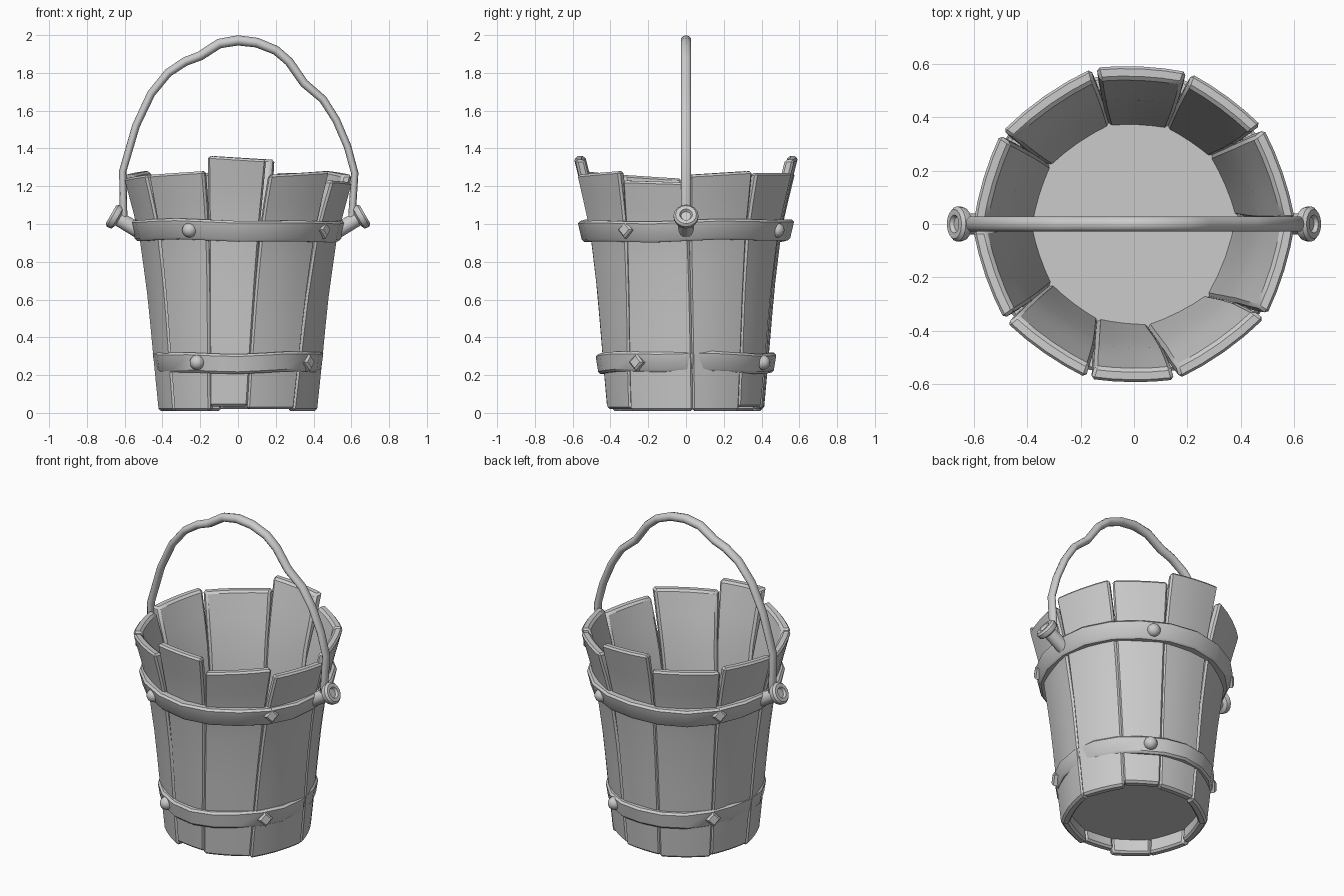
import bpy, bmesh, math
from math import cos, sin, radians
from mathutils import Vector, Matrix

cube = bpy.data.objects.get("Cube")
if cube:
    bpy.data.objects.remove(cube, do_unlink=True)

GREY = (0.6, 0.6, 0.6, 1)
mat = bpy.data.materials.new("plain grey")
mat.use_nodes = True
mat.diffuse_color = GREY
mat.node_tree.nodes["Principled BSDF"].inputs["Base Color"].default_value = GREY


def finish(name, bm, angle=35):
    """Turn a bmesh into a smooth-shaded object with sharp edges kept."""
    bmesh.ops.recalc_face_normals(bm, faces=bm.faces)
    mesh = bpy.data.meshes.new(name)
    bm.to_mesh(mesh)
    bm.free()
    mesh.materials.append(mat)
    mesh.shade_smooth()
    mesh.set_sharp_from_angle(angle=radians(angle))
    obj = bpy.data.objects.new(name, mesh)
    bpy.context.collection.objects.link(obj)


def lathe(name, profile, steps, matrix=Matrix(), closed=False, angle=35, wobble=None):
    """Spin (radius, height) points round z; wobble(t) shifts the height."""
    bm = bmesh.new()
    rings = []
    for i in range(steps):
        t = math.tau * i / steps
        dz = wobble(t) if wobble else 0
        rings.append([bm.verts.new((r * cos(t), r * sin(t), z + dz)) for r, z in profile])
    n = len(profile)
    for i in range(steps):
        a, b = rings[i], rings[(i + 1) % steps]
        for j in range(n if closed else n - 1):
            k = (j + 1) % n
            bm.faces.new((a[j], b[j], b[k], a[k]))
    if not closed:
        bm.faces.new([r[0] for r in rings])
        bm.faces.new([r[-1] for r in rings])
    bm.transform(matrix)
    finish(name, bm, angle)


# Flaring outer wall: fraction of the stave's height, radius
WALL = [(0, 0.422), (0.2, 0.447), (0.47, 0.478), (0.74, 0.522), (0.87, 0.562), (1, 0.605)]


def wall_radius(v):
    for (v0, r0), (v1, r1) in zip(WALL, WALL[1:]):
        if v <= v1:
            return r0 + (r1 - r0) * (v - v0) / (v1 - v0)


def stave(name, seam0, seam1, top0, top1, bottom):
    """One curved, flared board between two (bottom, top) seam angles."""
    bm = bmesh.new()
    cols, rows, thick = 4, 8, 0.052
    grid = {}
    for j in range(rows + 1):
        v = j / rows
        # boards touch below and part near the rim
        gap = 1.3 * v ** 4 - 0.3
        a0 = radians(seam0[0] + (seam0[1] - seam0[0]) * v + gap)
        a1 = radians(seam1[0] + (seam1[1] - seam1[0]) * v - gap)
        mid, half = (a0 + a1) / 2, (a1 - a0) / 2
        for i in range(cols + 1):
            u = i / cols
            z = bottom + (top0 + (top1 - top0) * u - bottom) * v
            a = half * (2 * u - 1)
            # halfway between a true arc and a flat board
            flat = (1 + cos(half) / cos(a)) / 2
            for k in (0, 1):
                r = wall_radius(v) * flat - thick * k
                grid[i, j, k] = bm.verts.new((r * cos(mid + a), r * sin(mid + a), z))

    def quad(*keys):
        bm.faces.new([grid[key] for key in keys])

    for i in range(cols):
        for j in range(rows):
            for k in (0, 1):
                quad((i, j, k), (i + 1, j, k), (i + 1, j + 1, k), (i, j + 1, k))
        for j in (0, rows):
            quad((i, j, 0), (i + 1, j, 0), (i + 1, j, 1), (i, j, 1))
    for j in range(rows):
        for i in (0, cols):
            quad((i, j, 0), (i, j + 1, 0), (i, j + 1, 1), (i, j, 1))
    bmesh.ops.recalc_face_normals(bm, faces=bm.faces)
    edges = [e for e in bm.edges if e.calc_face_angle(0) > radians(50)]
    bmesh.ops.bevel(bm, geom=edges, offset=0.012, segments=1, affect='EDGES')
    finish(name, bm, 30)


# Seams between staves: angle at the bottom, angle at the top
SEAMS = [(5, 1), (42, 37), (71, 70), (104, 104.5), (145, 145.5),
         (181, 181.5), (216, 217), (249, 253.5), (277, 285.5), (315, 325), (365, 361)]
# Stave heights: top at start, top at end, bottom
HEIGHTS = [(1.26, 1.28, 0.01), (1.27, 1.27, 0.03), (1.34, 1.36, 0.02), (1.27, 1.26, 0.01),
           (1.28, 1.26, 0.02), (1.24, 1.26, 0.01), (1.26, 1.28, 0.01), (1.36, 1.34, 0.035),
           (1.26, 1.28, 0.02), (1.23, 1.22, 0.01)]
for n, heights in enumerate(HEIGHTS):
    stave(f"stave_{n + 1}", SEAMS[n], SEAMS[n + 1], *heights)

# Floor set a little above the bottom ends of the staves
lathe("floor", [(0.395, 0.1), (0.395, 0.14)], 20)


# Two hoops with chamfered edges, slightly uneven
def hoop(name, z0, z1, r0, r1, phase, width):
    c, t = 0.012, 0.05
    profile = [(r0 - t, z0), (r0 - c, z0), (r0, z0 + c), (r1, z1 - c), (r1 - c, z1), (r1 - t, z1)]
    lathe(name, profile, 20, Matrix.Scale(width, 4, (1, 0, 0)), closed=True,
          wobble=lambda a: 0.006 * sin(2 * a + phase) + 0.004 * sin(5 * a))


hoop("upper_hoop", 0.91, 1.02, 0.552, 0.572, 0, 0.99)
hoop("lower_hoop", 0.215, 0.32, 0.465, 0.478, 2, 0.945)


# Studs on the hoops: round and diamond, each repeated on the opposite side
def stud(name, angle, r, z, diamond):
    t = radians(angle)
    out = Vector((cos(t), sin(t), 0.12 if diamond else 0)).normalized()
    place = Matrix.Translation((r * cos(t), r * sin(t), z)) @ out.to_track_quat('Z', 'Y').to_matrix().to_4x4()
    if diamond:
        lathe(name, [(0.046, -0.03), (0.046, 0.012), (0.032, 0.024)], 4, place, angle=20)
    else:
        bm = bmesh.new()
        bmesh.ops.create_uvsphere(bm, u_segments=16, v_segments=10, radius=0.04)
        bm.transform(place)
        finish(name, bm, 60)


for level, r_round, r_diamond, z in (("upper", 0.545, 0.55, 0.968), ("lower", 0.46, 0.448, 0.267)):
    for side, turn in (("front", 0), ("back", 180)):
        stud(f"{level}_{side}_round_stud", 242 + turn, r_round, z, False)
        stud(f"{level}_{side}_diamond_stud", 325 + turn, r_diamond, z, True)

# Tilted pegs with a flared head and a dished end
PEG = [(0.042, -0.05), (0.038, 0.1), (0.062, 0.11), (0.066, 0.122), (0.066, 0.138),
       (0.055, 0.15), (0.034, 0.15), (0.026, 0.136), (0.01, 0.136)]
for name, s in (("left_peg", 1), ("right_peg", -1)):
    axis = Vector((s * cos(radians(30)), 0, sin(radians(30))))
    place = Matrix.Translation((s * 0.543, 0, 0.975)) @ axis.to_track_quat('Z', 'Y').to_matrix().to_4x4()
    lathe(name, PEG, 16, place)

# Bent handle, slimmer towards its ends
PATH = [(-0.605, 1.02), (-0.61, 1.28), (-0.54, 1.52), (-0.46, 1.69), (-0.37, 1.8), (-0.28, 1.86),
        (-0.2, 1.89), (-0.1, 1.955), (0, 1.972), (0.1, 1.96), (0.2, 1.92), (0.27, 1.86),
        (0.35, 1.745), (0.45, 1.66), (0.52, 1.55), (0.58, 1.41), (0.618, 1.27), (0.602, 1.02)]
bm = bmesh.new()
rings = []
for i, (x, z) in enumerate(PATH):
    before, after = PATH[max(i - 1, 0)], PATH[min(i + 1, len(PATH) - 1)]
    side = Vector((after[1] - before[1], 0, before[0] - after[0])).normalized()
    slim = 0.027 - 0.012 * abs(x)
    ring = []
    for k in range(10):
        a = math.tau * k / 10
        p = Vector((x, 0, z)) + side * slim * cos(a) + Vector((0, 0.029 * sin(a), 0))
        ring.append(bm.verts.new(p))
    rings.append(ring)
for a, b in zip(rings, rings[1:]):
    for k in range(10):
        m = (k + 1) % 10
        bm.faces.new((a[k], a[m], b[m], b[k]))
bm.faces.new(rings[0])
bm.faces.new(rings[-1])
finish("handle", bm, 50)
